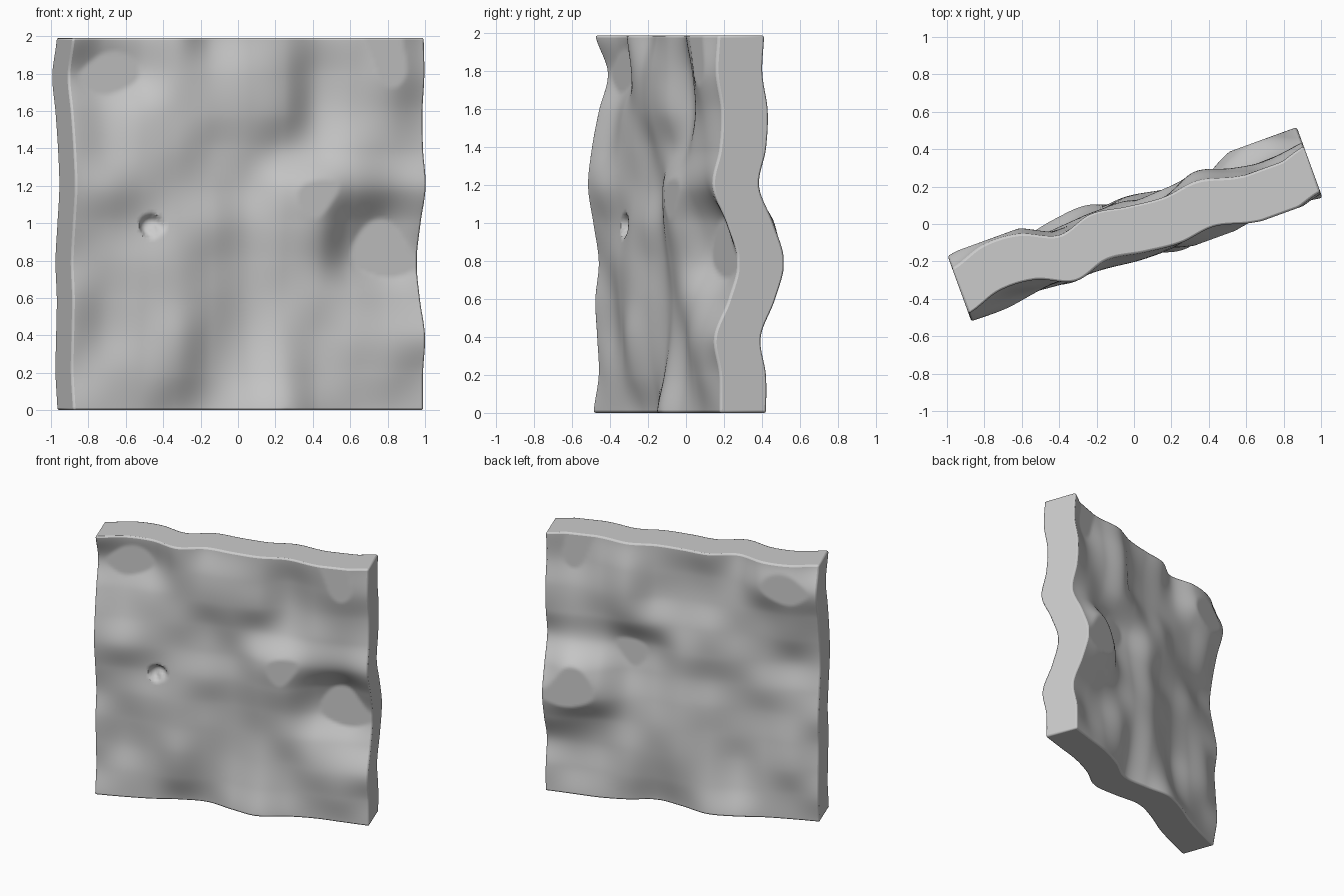
import bpy, bmesh, math
from mathutils import Matrix, Vector

if "Cube" in bpy.data.objects:
    bpy.data.objects.remove(bpy.data.objects["Cube"])

HEIGHT, HALF_LEN, THICK, TURN = 1.99, 0.995, 0.262, math.radians(20)
N = 120

# Bulge toward the front in hundredths, rows from top to bottom, left to right
RELIEF = [
    [2, -4, -3, 5, 0, 3, 5, 3, 8, 10, 5],
    [-5, -8, -6, 3, 4, 6, 5, -1, 5, 10, 6],
    [0, -3, 0, 2, 4, 6, 5, -2, 3, 6, 3],
    [4, 1, 2, 2, 0, 2, 1, 1, 5, 5, 4],
    [6, 6, 3, 1, 0, 0, 7, 10, 7, 5, 8],
    [3, 2, 1, 3, 3, 1, 6, 8, -2, -7, 0],
    [0, 1, 3, 4, 1, -1, 3, 4, -5, -9, -6],
    [2, -1, 2, 4, 1, -2, 1, 4, 3, 0, -1],
    [1, -2, 1, 5, 0, -2, 2, 2, 6, 7, 7],
    [0, 1, 1, 2, -2, 0, 5, 2, 4, 6, 4],
    [3, 2, 0, -4, -5, 3, 9, 4, 2, 3, 4],
]


def spline(p, t):
    """Smooth curve through evenly spaced values, t from 0 to 1."""
    s = max(0.0, min(1.0, t)) * (len(p) - 1)
    i = min(int(s), len(p) - 2)
    f = s - i
    a, b, c, d = p[max(i - 1, 0)], p[i], p[i + 1], p[min(i + 2, len(p) - 1)]
    return b + 0.5 * f * (c - a + f * (2 * a - 5 * b + 4 * c - d + f * (3 * (b - c) + d - a)))


def relief(u, z):
    """Bulge clamped so that the highest and lowest spots become flat."""
    h = spline([spline(row, (u + 1) / 2) for row in RELIEF], 1 - z / 2) / 100
    return max(-0.058, min(0.088, h))


def dent(u, z):
    """Small chip with a raised middle on the front."""
    r = math.hypot(u + 0.545, (z - 0.99) * 1.1) / 0.07
    lump = 0.03 * math.exp(-((u + 0.525) ** 2 + (z - 0.965) ** 2) / 0.0008)
    return max(0.0, 0.045 * (1 - r ** 4) - lump) if r < 1 else 0.0


# Slab: flat sheet thickened into a panel, then both faces follow the relief
bm = bmesh.new()
bmesh.ops.create_grid(bm, x_segments=N, y_segments=N, size=1.0,
                      matrix=Matrix.Rotation(math.pi / 2, 4, 'X'))
ext = bmesh.ops.extrude_face_region(bm, geom=bm.faces[:], use_keep_orig=True)
back = {e for e in ext["geom"] if isinstance(e, bmesh.types.BMVert)}
for v in bm.verts:
    u, z = v.co.x, v.co.z + 1
    side = THICK / 2 if v in back else -THICK / 2 + dent(u, z)
    v.co = Vector((u * HALF_LEN, side - relief(u, z), z * HEIGHT / 2))
bmesh.ops.recalc_face_normals(bm, faces=bm.faces[:])
bm.transform(Matrix.Rotation(TURN, 4, 'Z'))

mesh = bpy.data.meshes.new("wavy_stone_slab")
bm.to_mesh(mesh)
bm.free()
slab = bpy.data.objects.new("wavy_stone_slab", mesh)
bpy.context.collection.objects.link(slab)

# Stone colour
grey = bpy.data.materials.new("stone_grey")
grey.diffuse_color = (0.6, 0.6, 0.6, 1)
grey.use_nodes = True
grey.node_tree.nodes["Principled BSDF"].inputs["Base Color"].default_value = grey.diffuse_color
mesh.materials.append(grey)

# Softened rim
bevel = slab.modifiers.new("rim", 'BEVEL')
bevel.width, bevel.segments = 0.012, 2
bevel.limit_method, bevel.angle_limit = 'ANGLE', math.radians(60)

bpy.context.view_layer.objects.active = slab
slab.select_set(True)
bpy.ops.object.shade_smooth_by_angle(angle=math.radians(40))
